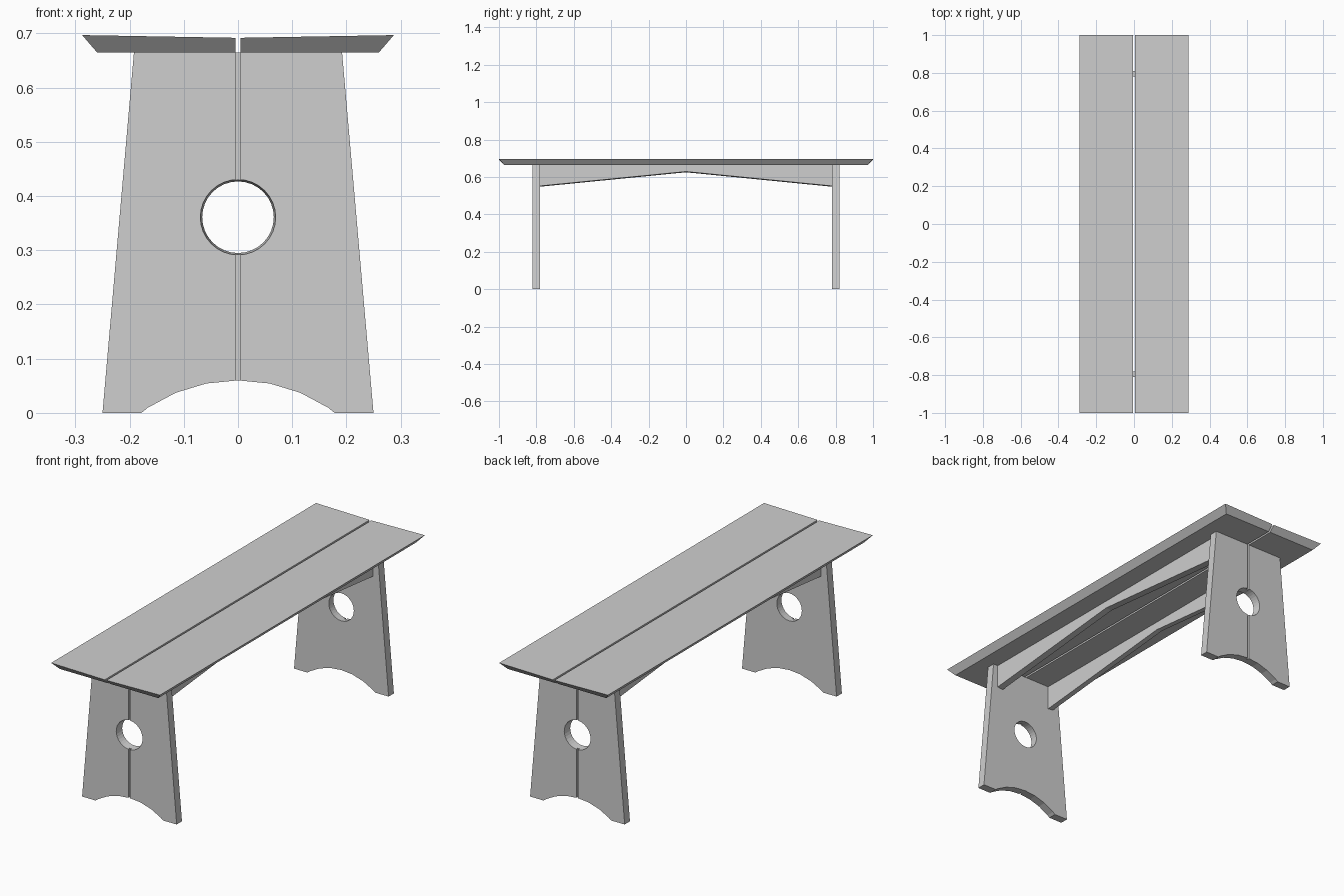
import bpy, bmesh, math
from mathutils import Matrix

if "Cube" in bpy.data.objects:
    bpy.data.objects.remove(bpy.data.objects["Cube"])

grey = bpy.data.materials.new("plain grey")
grey.diffuse_color = (0.62, 0.62, 0.62, 1)
grey.use_nodes = True
grey.node_tree.nodes["Principled BSDF"].inputs["Base Color"].default_value = grey.diffuse_color


def add_object(name, bm):
    bmesh.ops.recalc_face_normals(bm, faces=bm.faces)
    mesh = bpy.data.meshes.new(name)
    bm.to_mesh(mesh)
    bm.free()
    mesh.materials.append(grey)
    obj = bpy.data.objects.new(name, mesh)
    bpy.context.collection.objects.link(obj)
    return obj


def loft(name, a, b):
    """Solid between two matching loops of points."""
    bm = bmesh.new()
    va, vb = [bm.verts.new(p) for p in a], [bm.verts.new(p) for p in b]
    bm.faces.new(va)
    bm.faces.new(vb)
    n = len(a)
    for i in range(n):
        j = (i + 1) % n
        bm.faces.new((va[i], va[j], vb[j], vb[i]))
    return add_object(name, bm)


def cylinder_y(name, z, r_front, r_back, y, depth):
    """32-sided cutter lying along y."""
    bm = bmesh.new()
    bmesh.ops.create_cone(bm, cap_ends=True, segments=32, radius1=r_back, radius2=r_front,
                          depth=depth, matrix=Matrix.Translation((0, y, z)) @
                          Matrix.Rotation(math.pi / 2, 4, 'X'))
    return add_object(name, bm)


def cut(obj, cutters):
    for c in cutters:
        c.hide_render = True
        m = obj.modifiers.new("cut", 'BOOLEAN')
        m.operation, m.solver, m.object = 'DIFFERENCE', 'EXACT', c
    deps = bpy.context.evaluated_depsgraph_get()
    mesh = bpy.data.meshes.new_from_object(obj.evaluated_get(deps))
    obj.modifiers.clear()
    obj.data = mesh
    for c in cutters:
        bpy.data.objects.remove(c)


# Seat boards: slightly dished top, undercut outer edge and ends
for side, s in (("left", -1), ("right", 1)):
    xi, xo = 0.0045 * s, 0.2875 * s
    top = [(xi, -1, 0.692), (xo, -1, 0.697), (xo, 1, 0.697), (xi, 1, 0.692)]
    xb = 0.26 * s
    bottom = [(xi, -0.973, 0.665), (xb, -0.973, 0.665), (xb, 0.973, 0.665), (xi, 0.973, 0.665)]
    loft(side + "_seat_board", top, bottom)

# Front leg panel: tapered slab with foot arch, round hole and centre groove outside
outline = [(-0.25, 0), (0.25, 0), (0.192, 0.665), (-0.192, 0.665)]
leg = loft("front_leg", [(x, -0.82, z) for x, z in outline],
           [(x, -0.78, z) for x, z in outline])
arch = cylinder_y("arch_cutter", -0.24, 0.3, 0.3, -0.8, 0.2)
hole = cylinder_y("hole_cutter", 0.361, 0.0713, 0.0643, -0.8, 0.08)
strip = [(-0.0045, -0.1), (0.0045, -0.1), (0.0045, 0.8), (-0.0045, 0.8)]
groove = loft("groove_cutter", [(x, -0.9, z) for x, z in strip],
              [(x, -0.81, z) for x, z in strip])
cut(leg, [arch, hole, groove])

# Back leg panel: the same panel turned around
back = bpy.data.objects.new("back_leg", leg.data)
back.rotation_euler.z = math.pi
bpy.context.collection.objects.link(back)

# Rails under the seat, deeper toward the legs
rail = [(-0.78, 0.552), (0, 0.629), (0.78, 0.552), (0.78, 0.665), (-0.78, 0.665)]
for side, s in (("left", -1), ("right", 1)):
    loft(side + "_rail", [(0.167 * s, y, z) for y, z in rail],
         [(0.137 * s, y, z if z > 0.66 else z - 0.004) for y, z in rail])
